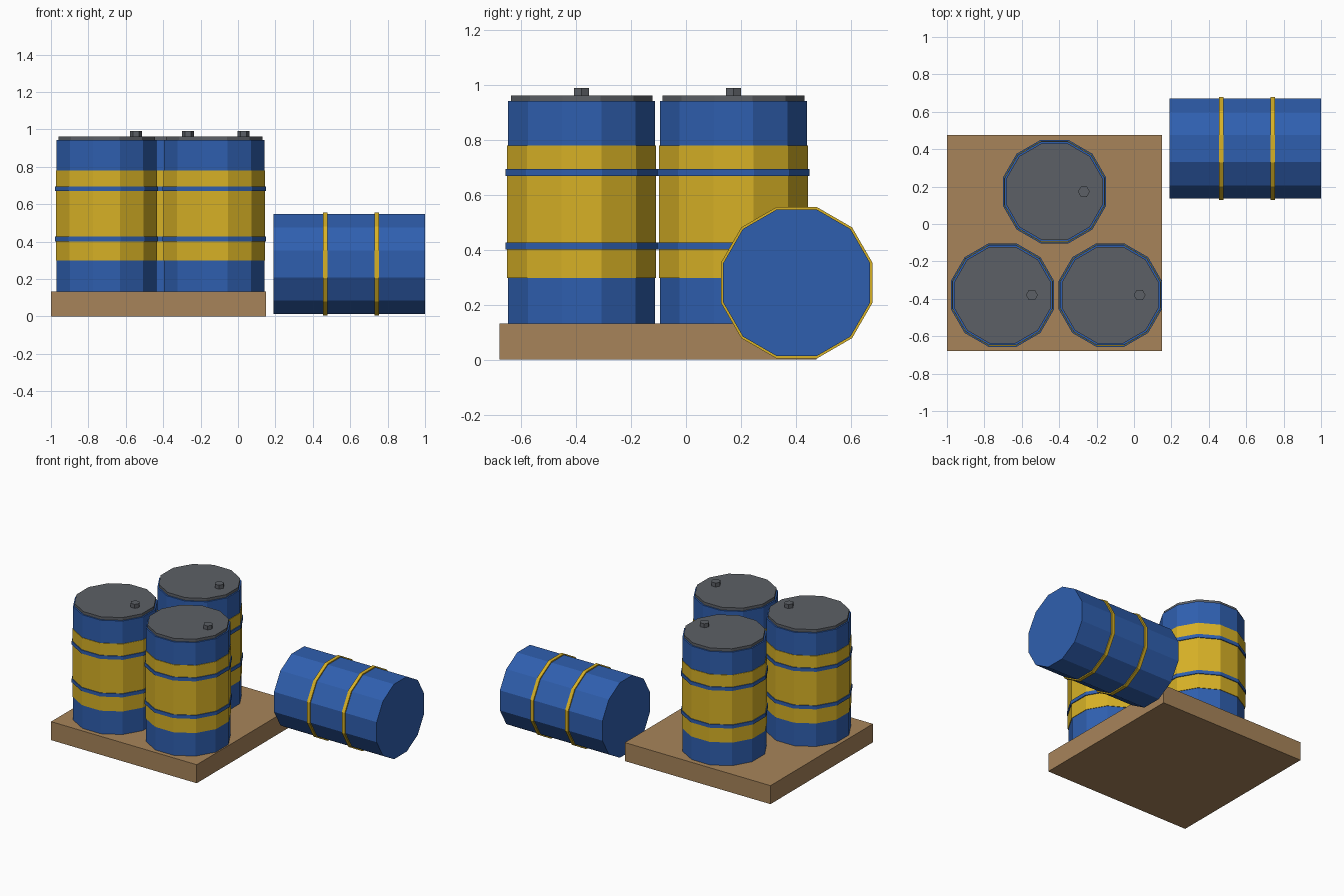
import bpy, math

if "Cube" in bpy.data.objects:
    bpy.data.objects.remove(bpy.data.objects["Cube"])


def srgb(r, g, b):
    return [((c / 255 + 0.055) / 1.055) ** 2.4 for c in (r, g, b)] + [1.0]


def material(name, rgb):
    m = bpy.data.materials.new(name)
    m.diffuse_color = srgb(*rgb)
    m.use_nodes = True
    m.node_tree.nodes["Principled BSDF"].inputs["Base Color"].default_value = m.diffuse_color
    return m


BLUE = material("drum blue", (47, 95, 175))
YELLOW = material("band yellow", (215, 177, 38))
GREY = material("lid grey", (92, 96, 102))
BROWN = material("pallet brown", (167, 132, 90))

SIDES = 12
APOTHEM = 0.2675     # centre to flat side of a drum
LENGTH = 0.81


def prism(name, centre, apothem, depth, mat, sides=SIDES, along_x=False):
    """Flat-sided cylinder with flats facing +-y, standing or lying along x."""
    radius = apothem / math.cos(math.pi / sides)
    bpy.ops.mesh.primitive_cylinder_add(
        vertices=sides, radius=radius, depth=depth, location=centre)
    ob = bpy.context.object
    ob.name = name
    ob.data.materials.append(mat)
    # turn by half a side so that a flat faces the axes
    turn = math.pi / sides if sides == SIDES else math.pi / 2
    for v in ob.data.vertices:
        x, y, z = v.co
        x, y = (x * math.cos(turn) - y * math.sin(turn),
                x * math.sin(turn) + y * math.cos(turn))
        v.co = (z, y, -x) if along_x else (x, y, z)
    return ob


# Pallet
bpy.ops.mesh.primitive_cube_add(size=1, location=(-0.425, -0.102, 0.066))
pallet = bpy.context.object
pallet.name = "pallet"
pallet.scale = (1.15, 1.155, 0.132)
pallet.data.materials.append(BROWN)

# Three standing drums
for label, x, y in (("front_left", -0.703, -0.38),
                    ("front_right", -0.127, -0.38),
                    ("rear", -0.425, 0.173)):
    prism(label + "_drum_body", (x, y, 0.132 + LENGTH / 2), APOTHEM, LENGTH, BLUE)
    prism(label + "_drum_band", (x, y, 0.539), 0.271, 0.482, YELLOW)
    for part, z in (("lower", 0.414), ("upper", 0.682)):
        prism(f"{label}_drum_{part}_ring", (x, y, z), 0.2765, 0.025, BLUE)
    prism(label + "_drum_lid", (x, y, 0.952), 0.258, 0.02, GREY)
    prism(label + "_drum_bung", (x + 0.157, y, 0.975), 0.0275, 0.03, GREY, sides=6)

# Fallen drum beside the pallet
Y, Z = 0.403, 0.28
prism("fallen_drum_body", (0.595, Y, Z), APOTHEM, LENGTH, BLUE, along_x=True)
for part, x in (("left", 0.467), ("right", 0.742)):
    prism(f"fallen_drum_{part}_ring", (x, Y, Z), 0.2755, 0.024, YELLOW, along_x=True)
